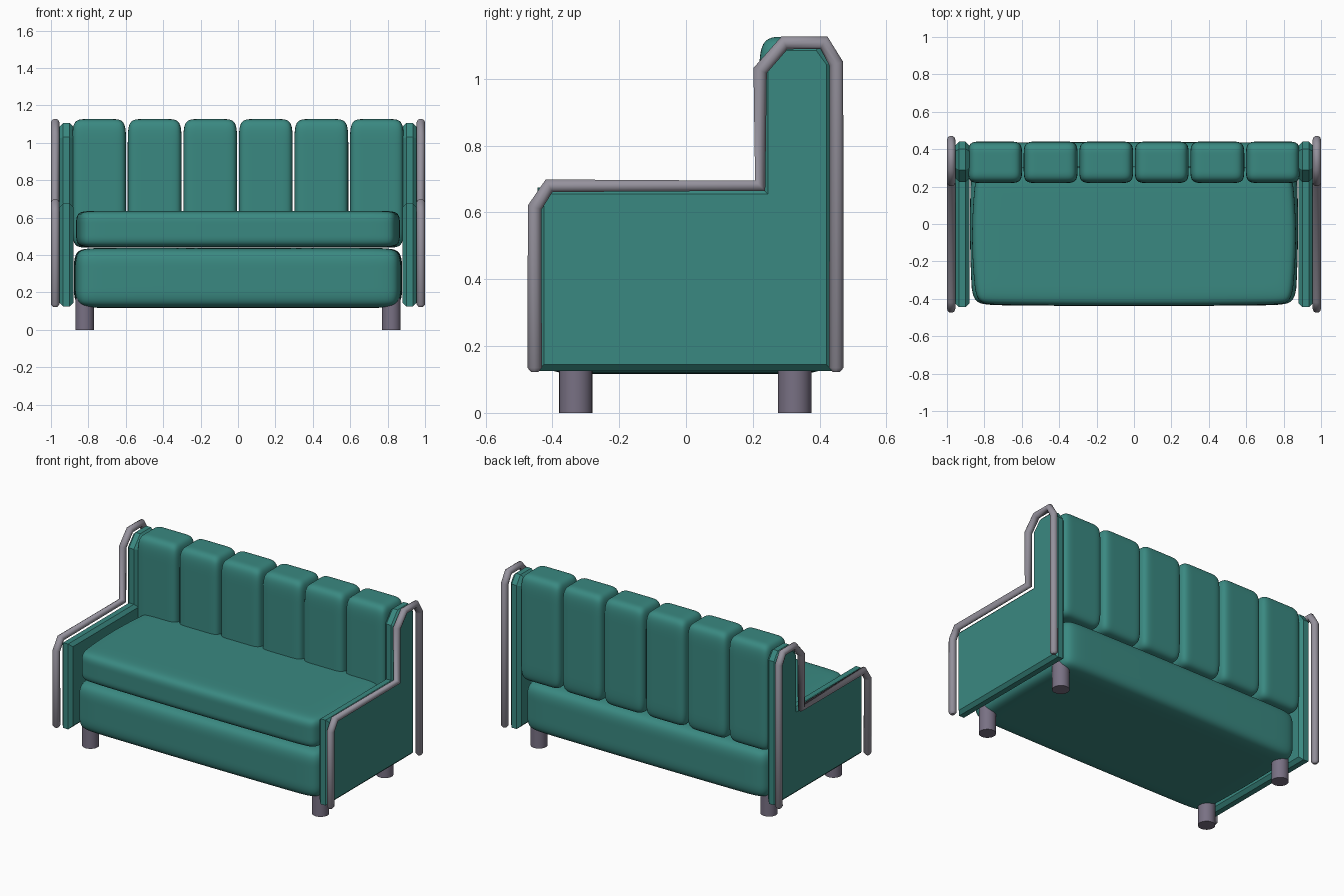
import bpy
import bmesh

cube = bpy.data.objects.get("Cube")
if cube:
    bpy.data.objects.remove(cube, do_unlink=True)


def material(name, rgb):
    mat = bpy.data.materials.new(name)
    mat.use_nodes = True
    mat.diffuse_color = (*rgb, 1)
    mat.node_tree.nodes["Principled BSDF"].inputs["Base Color"].default_value = (*rgb, 1)
    return mat


teal = material("teal fabric", (0.042, 0.25, 0.22))
trim_grey = material("trim grey", (0.30, 0.285, 0.335))
leg_grey = material("leg grey", (0.19, 0.165, 0.23))


def add_object(name, data, mat, mirror=False):
    obj = bpy.data.objects.new(name, data)
    bpy.context.collection.objects.link(obj)
    data.materials.append(mat)
    if mirror:
        obj.modifiers.new("mirror", "MIRROR")
    return obj


def mesh_from(bm, name, smooth=False):
    bmesh.ops.recalc_face_normals(bm, faces=bm.faces)
    for face in bm.faces:
        face.smooth = smooth
    mesh = bpy.data.meshes.new(name)
    bm.to_mesh(mesh)
    bm.free()
    return mesh


def cushion(name, center, half, inset, bulge=0.0):
    """Padded box: support loops at the inset distance set the softness of the edges."""
    bm = bmesh.new()
    bmesh.ops.create_cube(bm, size=2)
    bmesh.ops.subdivide_edges(bm, edges=bm.edges[:], cuts=3, use_grid_fill=True)
    for v in bm.verts:
        p = []
        for i in range(3):
            t = v.co[i]
            if 0.4 < abs(t) < 0.6:
                t = (1 - inset[i] / half[i]) * (1 if t > 0 else -1)
            p.append(t)
        x, y, z = p
        p[0] = x * (1 - bulge * y * y)
        p[1] = y * (1 - bulge * x ** 4)
        v.co = [center[i] + half[i] * p[i] for i in range(3)]
    obj = add_object(name, mesh_from(bm, name, True), teal)
    sub = obj.modifiers.new("soften", "SUBSURF")
    sub.levels = sub.render_levels = 3
    return obj


# Upholstered base and seat
cushion("base", (0, 0, 0.277), (0.88, 0.44, 0.16), (0.13, 0.13, 0.12), 0.02)
cushion("seat_cushion", (0, -0.065, 0.538), (0.87, 0.375, 0.098), (0.10, 0.12, 0.075), 0.035)

# Row of upright back cushions
for i in range(6):
    cushion(f"back_cushion_{i + 1}", ((i - 2.5) * 0.297, 0.33, 0.783),
            (0.144, 0.111, 0.343), (0.075, 0.075, 0.13))

# Chamfered side panels, stepping up at the back
profile = [(-0.445, 0.125), (0.44, 0.125), (0.44, 1.05), (0.40, 1.105), (0.29, 1.105),
           (0.225, 1.03), (0.225, 0.675), (-0.445, 0.675)]
bm = bmesh.new()
outer = bm.faces.new([bm.verts.new((0.955, y, z)) for y, z in profile])
result = bmesh.ops.extrude_face_region(bm, geom=[outer], use_keep_orig=True)
for v in result["geom"]:
    if isinstance(v, bmesh.types.BMVert):
        v.co.x = 0.88
rims = [e for e in bm.edges if abs(e.verts[0].co.x - e.verts[1].co.x) < 0.001]
bmesh.ops.recalc_face_normals(bm, faces=bm.faces)
bmesh.ops.bevel(bm, geom=rims, offset=0.02, segments=1, affect="EDGES", profile=0.5)
add_object("side_panels", mesh_from(bm, "side_panels"), teal, mirror=True)

# Tubular trim following each panel edge, with rounded ends
path = [(-0.453, 0.122, 0.5), (-0.453, 0.135, 1), (-0.453, 0.615, 1), (-0.41, 0.68, 1),
        (0.222, 0.68, 1), (0.222, 1.025, 1), (0.295, 1.108, 1), (0.413, 1.108, 1),
        (0.45, 1.045, 1), (0.45, 0.135, 1), (0.45, 0.122, 0.5)]
for side, sign in (("left", 1), ("right", -1)):
    curve = bpy.data.curves.new(side + "_trim", "CURVE")
    curve.dimensions = "3D"
    curve.bevel_depth = 0.0225
    curve.bevel_resolution = 3
    curve.use_fill_caps = True
    spline = curve.splines.new("POLY")
    spline.points.add(len(path) - 1)
    for point, (y, z, radius) in zip(spline.points, path):
        point.co = (sign * 0.9775, y, z, 1)
        point.radius = radius
    spline.use_smooth = True
    add_object(side + "_trim", curve, trim_grey)

# Four round legs
for depth, y in (("front", -0.33), ("back", 0.325)):
    for side, x in (("left", 0.82), ("right", -0.82)):
        bpy.ops.mesh.primitive_cylinder_add(vertices=24, radius=0.05, depth=0.17,
                                            location=(x, y, 0.085))
        leg = bpy.context.object
        leg.name = f"{depth}_{side}_leg"
        leg.data.materials.append(leg_grey)
        bpy.ops.object.shade_smooth_by_angle()
